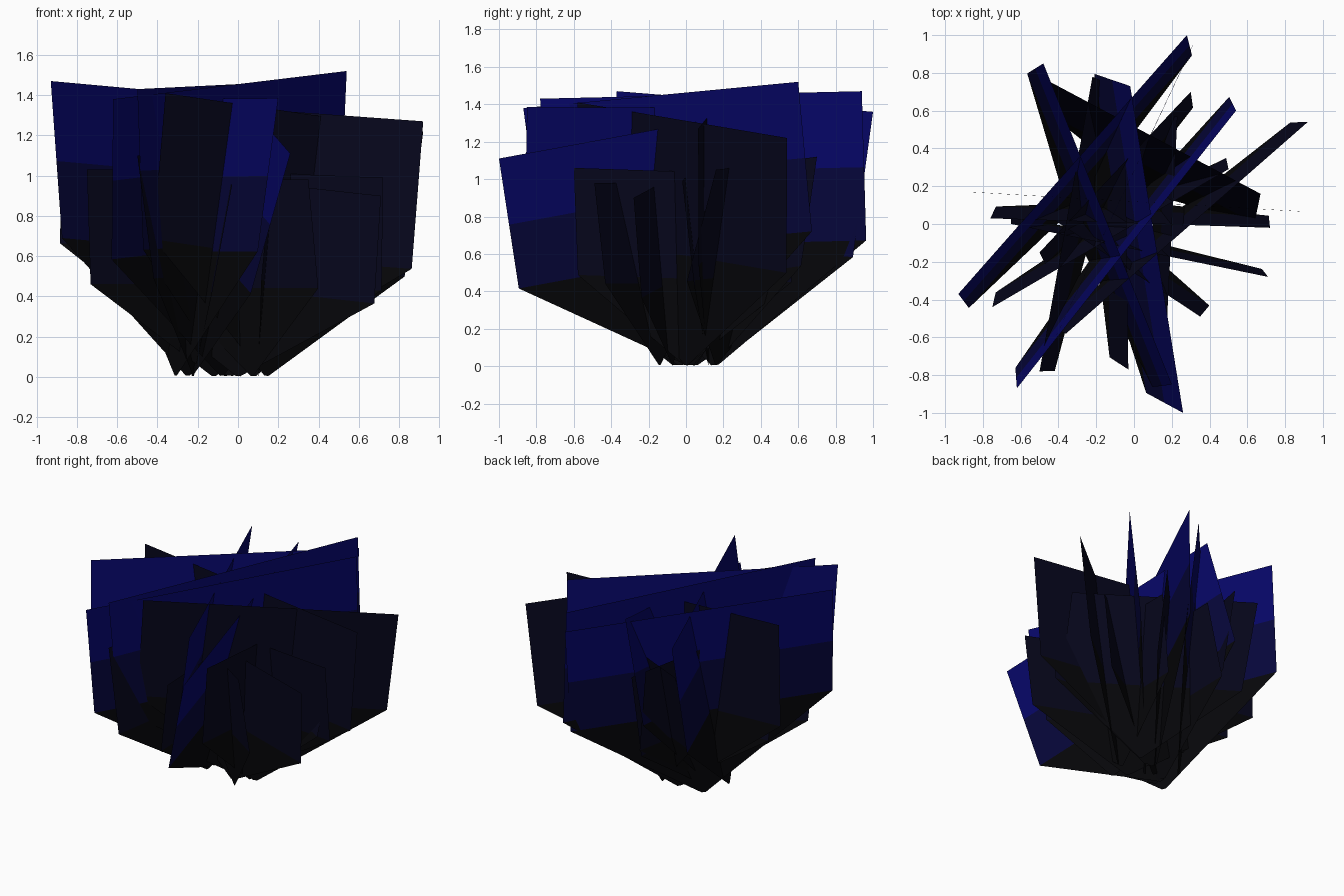
import bpy
from mathutils import Vector


def make_material(name, color):
    m = bpy.data.materials.new(name)
    m.diffuse_color = (*color, 1)
    return m


root_black = make_material("root_black", (0.002, 0.002, 0.003))
dark_navy = make_material("dark_navy", (0.002, 0.002, 0.012))
mid_blue = make_material("mid_blue", (0.002, 0.002, 0.045))
deep_blue = make_material("deep_blue", (0.002, 0.002, 0.14))


def leaf_card(name, a, b, base, middle, tip):
    """Flat fan: wide straight top half, narrowing to a point at the ground."""
    a, b = Vector(a), Vector(b)
    base = Vector((base[0], base[1], 0.0))
    rise, along = (a + b) / 2 - base, b - a

    # outline rows from root to top: (half width, height)
    rows = [(0.008, 0.005), (0.488, 0.45), (0.494, 0.72), (0.5, 1.0)]
    verts = []
    for u, v in rows:
        for side in (-u, u):
            p = base + rise * v + along * side
            p.z = max(p.z, 0.0)
            verts.append(p)
    faces = [(i, i + 1, i + 3, i + 2) for i in (0, 2, 4)]
    mesh = bpy.data.meshes.new(name)
    mesh.from_pydata(verts, [], faces)
    for i, mat in enumerate((root_black, middle, tip)):
        mesh.materials.append(mat)
        mesh.polygons[i].material_index = i
    obj = bpy.data.objects.new(name, mesh)
    bpy.context.collection.objects.link(obj)


# Tall blue cards: two top corners, then the ground point
tall = [
    ((-0.93, -0.37, 1.47), (0.28, 1.00, 1.36), (-0.25, 0.15)),
    ((-0.62, -0.87, 1.38), (0.54, 0.60, 1.52), (-0.08, 0.03)),
    ((0.26, -1.00, 1.11), (-0.02, 0.73, 1.43), (-0.23, 0.02)),
    ((-0.50, -0.78, 1.43), (0.31, 0.94, 1.47), (-0.06, 0.16)),
    ((0.20, -0.85, 1.385), (-0.48, 0.85, 1.38), (-0.31, -0.06)),
]
# Dark cards, mostly shorter
dark = [
    ((-0.87, 0.17, 1.40), (0.92, 0.065, 1.27), (-0.04, 0.12)),
    ((-0.36, -0.58, 1.41), (0.92, 0.54, 1.22), (0.14, 0.00)),
    ((-0.75, -0.44, 1.03), (0.50, 0.29, 1.04), (-0.12, 0.05)),
    ((-0.76, 0.03, 1.05), (0.72, -0.02, 0.99), (0.00, 0.12)),
    ((-0.65, 0.00, 1.05), (0.71, -0.28, 0.90), (0.00, -0.07)),
    ((-0.42, 0.02, 0.98), (0.35, -0.49, 0.98), (0.07, -0.14)),
    ((-0.44, 0.75, 1.12), (0.67, 0.16, 1.05), (0.08, 0.16)),
    ((-0.50, -0.15, 1.00), (0.30, 0.70, 1.12), (-0.06, 0.14)),
    ((0.17, -0.60, 1.06), (0.23, 0.57, 1.02), (0.10, 0.00)),
    ((-0.03, -0.77, 0.95), (-0.05, 0.70, 1.00), (-0.22, 0.05)),
    ((-0.50, -0.78, 1.10), (-0.22, 0.78, 1.12), (-0.22, -0.03)),
]

for i, (a, b, base) in enumerate(tall):
    leaf_card(f"tall_leaf_card_{i + 1}", a, b, base, mid_blue, deep_blue)
for i, (a, b, base) in enumerate(dark):
    leaf_card(f"dark_leaf_card_{i + 1}", a, b, base, dark_navy, dark_navy)
